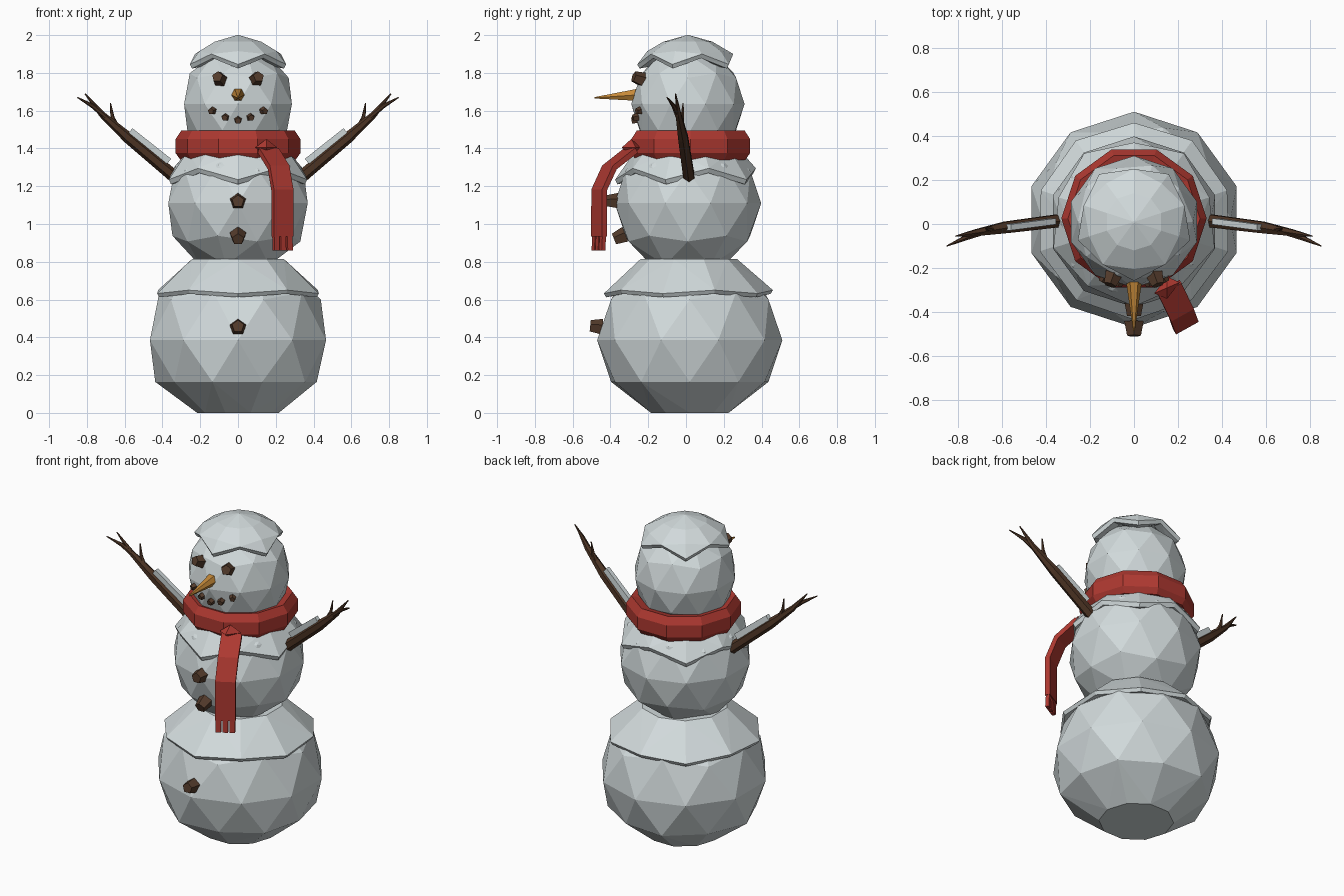
import bpy, bmesh
from math import sin, cos, pi, radians
from mathutils import Vector, Matrix

cube = bpy.data.objects.get("Cube")
if cube:
    bpy.data.objects.remove(cube, do_unlink=True)


def material(name, rgb):
    m = bpy.data.materials.new(name)
    m.use_nodes = True
    m.diffuse_color = (*rgb, 1)
    m.node_tree.nodes["Principled BSDF"].inputs["Base Color"].default_value = (*rgb, 1)
    return m


SNOW = material("snow", (0.64, 0.70, 0.71))
RED = material("red wool", (0.42, 0.04, 0.03))
BARK = material("bark", (0.075, 0.035, 0.018))
COAL = material("coal", (0.09, 0.045, 0.025))
CARROT = material("carrot", (0.56, 0.25, 0.04))


def finish(name, bm, mat):
    bmesh.ops.recalc_face_normals(bm, faces=bm.faces)
    mesh = bpy.data.meshes.new(name)
    bm.to_mesh(mesh)
    bm.free()
    mesh.materials.append(mat)
    obj = bpy.data.objects.new(name, mesh)
    bpy.context.collection.objects.link(obj)
    return obj


def loft(bm, rings, closed=False):
    """Skin a list of point rings; cap the ends unless closed."""
    loops = [[bm.verts.new(p) for p in ring] for ring in rings]
    n = len(loops[0])
    pairs = list(zip(loops, loops[1:]))
    if closed:
        pairs.append((loops[-1], loops[0]))
    else:
        bm.faces.new(loops[0])
        bm.faces.new(loops[-1])
    for a, b in pairs:
        for i in range(n):
            j = (i + 1) % n
            bm.faces.new((a[i], a[j], b[j], b[i]))


def snowball(name, y, z, r, rz, floor=False):
    bm = bmesh.new()
    bmesh.ops.create_icosphere(bm, subdivisions=2, radius=1)
    if floor:
        # flatten the underside into a narrow ten-sided foot
        low = [v for v in bm.verts if v.co.z < -0.8]
        bmesh.ops.delete(bm, geom=low, context="VERTS")
        for v in bm.verts:
            if v.co.z < -0.3:
                v.co.z = -0.46
        for i in range(10):
            a = i * pi / 5
            bm.verts.new((0.44 * cos(a), 0.44 * sin(a), -z / rz))
        bmesh.ops.delete(bm, geom=list(bm.faces), context="FACES_ONLY")
        bmesh.ops.convex_hull(bm, input=bm.verts)
    for v in bm.verts:
        v.co = (v.co.x * r, v.co.y * r + y, v.co.z * rz + z)
    return finish(name, bm, SNOW)


def snow_cap(name, y, rings, low, high, thick):
    """Ten-sided shell whose hem alternates between low and high points."""
    def ring(r, z):
        return [(r * cos(pi / 2 + i * pi / 5), y + r * sin(pi / 2 + i * pi / 5), z)
                for i in range(10)]

    def hem(inset, drop):
        high_ring = ring(high[0] - inset, high[1] - drop)
        low_ring = ring(low[0] - inset, low[1] - drop)
        return [(low_ring if i % 2 else high_ring)[i] for i in range(10)]

    bm = bmesh.new()
    loft(bm, [ring(*p) for p in rings] + [hem(0, 0), hem(0.012, thick), hem(0.07, thick * 0.5)])
    bmesh.ops.triangulate(bm, faces=bm.faces)
    return finish(name, bm, SNOW)


# Body
snowball("bottom_snowball", 0.02, 0.385, 0.49, 0.48, floor=True)
snowball("middle_snowball", 0.01, 1.11, 0.388, 0.385)
HEAD = (0.01, 1.635, 0.3, 0.31)
snowball("head", *HEAD)
snow_cap("bottom_snow_drift", 0.015, [(0.01, 0.815), (0.255, 0.815)],
         (0.45, 0.632), (0.445, 0.65), 0.02)
snow_cap("shoulder_snow_drift", 0.01, [(0.1, 1.42), (0.28, 1.385)],
         (0.385, 1.235), (0.36, 1.295), 0.025)
snow_cap("head_snow_drift", 0.01, [(0.005, 2.0), (0.13, 1.965), (0.215, 1.915)],
         (0.268, 1.845), (0.24, 1.9), 0.022)

# Scarf ring
bm = bmesh.new()
profile = [(0.24, 1.48), (0.3, 1.495), (0.33, 1.45), (0.33, 1.375), (0.305, 1.34), (0.23, 1.34)]
loft(bm, [[(r * cos(i * pi / 5), 0.025 + r * sin(i * pi / 5), z) for r, z in profile]
          for i in range(10)], closed=True)
finish("scarf_ring", bm, RED)

# Scarf knot
bm = bmesh.new()
top, base = [bm.verts.new((0.15, -0.29 + d, 1.405)) for d in (-0.05, 0.05)]
rim = [bm.verts.new((0.15 + 0.058 * x, -0.29 + 0.025 * x, 1.405 + 0.045 * z))
       for x, z in ((1, 0), (0, 1), (-1, 0), (0, -1))]
for i in range(4):
    for tip in (top, base):
        bm.faces.new((rim[i], rim[(i + 1) % 4], tip))
finish("scarf_knot", bm, RED)

# Scarf tail and fringe
WIDE = Vector((cos(radians(29)), sin(radians(29)), 0))
OUT = Vector((WIDE.y, -WIDE.x, 0))


def strip(name, path, width, thick):
    bm = bmesh.new()
    rings = []
    for i, p in enumerate(path):
        run = (path[min(i + 1, len(path) - 1)] - path[max(i - 1, 0)]).normalized()
        depth = run.cross(WIDE).normalized()
        rings.append([p + WIDE * width * a / 2 + depth * thick * b / 2
                      for a, b in ((1, 1), (-1, 1), (-1, -1), (1, -1))])
    loft(bm, rings)
    return finish(name, bm, RED)


tail = [Vector(p) for p in ((0.16, -0.29, 1.39), (0.215, -0.405, 1.3),
                            (0.235, -0.46, 1.18), (0.235, -0.46, 0.935))]
strip("scarf_tail", tail, 0.118, 0.03)
for i in (-1, 0, 1):
    start = tail[-1] + WIDE * 0.04 * i
    strip("scarf_tassel", [start, start + OUT * 0.004 - Vector((0, 0, 0.075))], 0.031, 0.022)


def tapered(name, base, tip, r1, r2, sides, mat, spin=0.0):
    """Faceted cone or prism running from base to tip."""
    base, tip = Vector(base), Vector(tip)
    bm = bmesh.new()
    turn = (tip - base).to_track_quat("Z", "Y").to_matrix().to_4x4()
    bmesh.ops.create_cone(bm, cap_ends=True, segments=sides, radius1=r1, radius2=r2,
                          depth=(tip - base).length,
                          matrix=Matrix.Translation((base + tip) / 2) @ turn
                          @ Matrix.Rotation(spin, 4, "Z"))
    return finish(name, bm, mat)


def lump(name, at, out, r, depth):
    at, out = Vector(at), Vector(out).normalized()
    tapered(name, at - out * depth / 2, at + out * depth / 2, r, r * 0.72, 5, COAL)


# Buttons
for y, z, tilt in ((-0.475, 0.455, 0.1), (-0.35, 0.93, -0.4), (-0.385, 1.12, 0.0)):
    lump("coal_button", (0, y, z), (0, -1, tilt), 0.046, 0.065)

# Face
for side in (-1, 1):
    lump("eye", (side * 0.1, -0.25, 1.77), (side * 0.35, -1, 0.35), 0.042, 0.06)
for x, y, z in ((-0.135, -0.245, 1.6), (-0.066, -0.262, 1.565), (0, -0.268, 1.55),
                (0.066, -0.262, 1.565), (0.135, -0.245, 1.6)):
    lump("mouth_coal", (x, y, z), (x, y, -0.05), 0.024, 0.04)
tapered("carrot_nose", (0, -0.24, 1.685), (0, -0.485, 1.668), 0.039, 0.004, 6, CARROT, pi / 6)


# Arms
def twig(name, points, side):
    """points are (x, y, z, radius)."""
    pts = [(Vector((side * x, y, z)), r) for x, y, z, r in points]
    bm = bmesh.new()
    rings = []
    for i, (p, r) in enumerate(pts):
        run = (pts[min(i + 1, len(pts) - 1)][0] - pts[max(i - 1, 0)][0]).normalized()
        u = run.cross(Vector((0, 1, 0))).normalized()
        v = run.cross(u)
        rings.append([p + (u * cos(k * pi / 3) + v * sin(k * pi / 3)) * r for k in range(6)])
    loft(bm, rings)
    return finish(name, bm, BARK)


for side, label in ((1, "left"), (-1, "right")):
    twig(label + "_arm", [(0.3, 0.02, 1.22, 0.034), (0.58, -0.015, 1.455, 0.03),
                          (0.72, -0.04, 1.58, 0.017), (0.81, -0.055, 1.69, 0.003)], side)
    twig(label + "_lower_finger", [(0.68, -0.035, 1.55, 0.014), (0.77, -0.065, 1.625, 0.012),
                                   (0.85, -0.1, 1.67, 0.003)], side)
    twig(label + "_upper_finger", [(0.64, -0.025, 1.51, 0.016), (0.665, -0.02, 1.565, 0.011),
                                   (0.675, -0.015, 1.64, 0.003)], side)
    # Snow lying along the arm
    bm = bmesh.new()
    loft(bm, [[(side * (x + 0.016 * b), y + 0.014 * a, z - 0.02 * b)
               for a, b in ((1, 1), (-1, 1), (-1, -1), (1, -1))]
              for x, y, z in ((0.37, 0.012, 1.325), (0.575, -0.015, 1.487))])
    finish(label + "_arm_snow", bm, SNOW)
